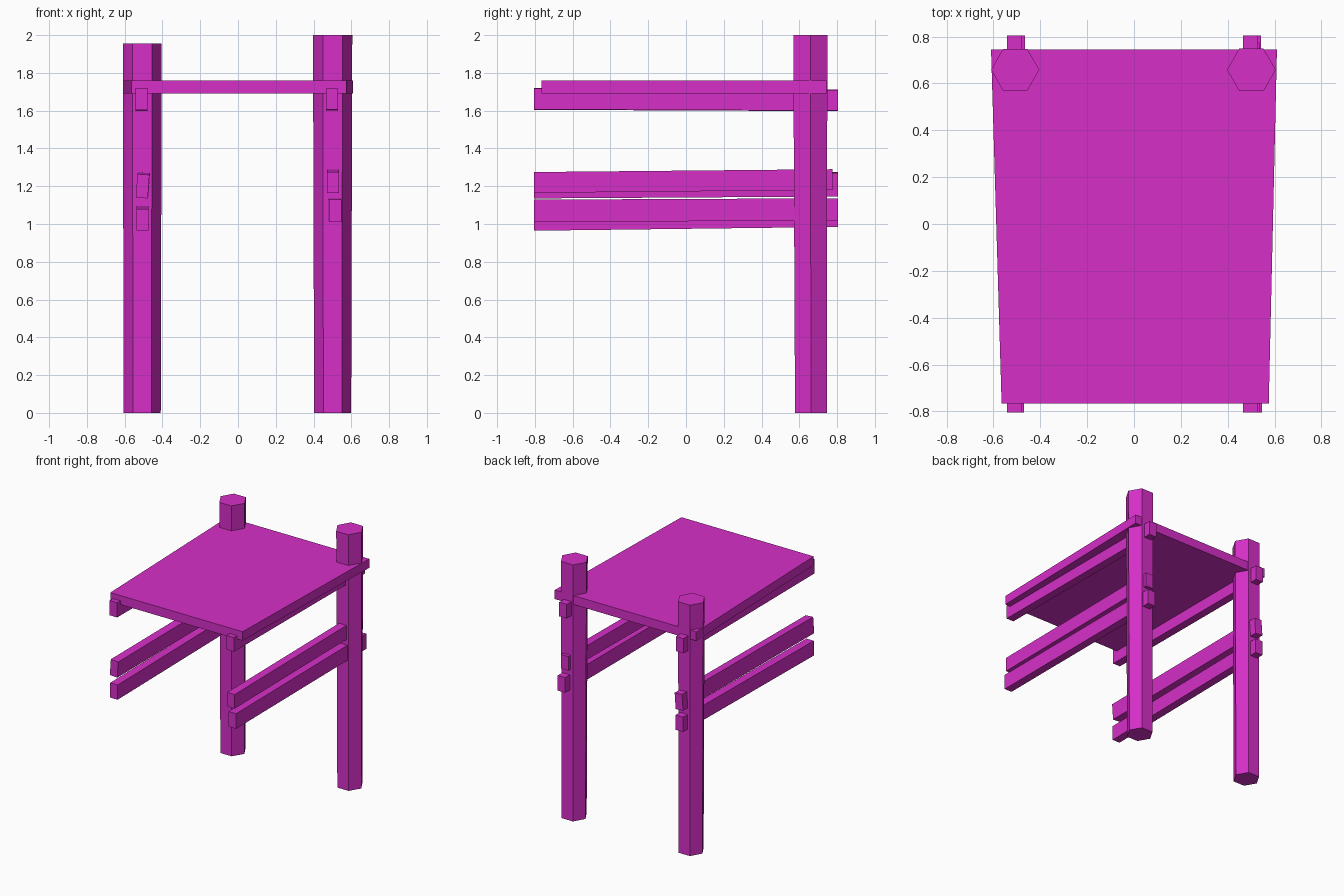
import bpy
import bmesh
import math
from mathutils import Vector

cube = bpy.data.objects.get("Cube")
if cube:
    bpy.data.objects.remove(cube, do_unlink=True)

COLOUR = (0.68, 0.028, 0.58, 1.0)
magenta = bpy.data.materials.new("magenta_paint")
magenta.use_nodes = True
magenta.diffuse_color = COLOUR
magenta.node_tree.nodes["Principled BSDF"].inputs["Base Color"].default_value = COLOUR


def loft(name, start, end):
    """Bridge two matching rings of points and cap both ends."""
    bm = bmesh.new()
    a = [bm.verts.new(p) for p in start]
    b = [bm.verts.new(p) for p in end]
    bm.faces.new(a)
    bm.faces.new(b)
    for i in range(len(a)):
        j = (i + 1) % len(a)
        bm.faces.new((a[i], a[j], b[j], b[i]))
    bmesh.ops.recalc_face_normals(bm, faces=bm.faces)
    mesh = bpy.data.meshes.new(name)
    bm.to_mesh(mesh)
    bm.free()
    mesh.materials.append(magenta)
    obj = bpy.data.objects.new(name, mesh)
    bpy.context.collection.objects.link(obj)
    return obj


def hexagon(x, y, z, radius):
    return [Vector((x + radius * math.cos(k * math.pi / 3),
                    y + radius * math.sin(k * math.pi / 3), z)) for k in range(6)]


def rail_end(x, y, z, width, height, roll):
    c, s = math.cos(roll), math.sin(roll)
    ring = []
    for u, v in ((-1, -1), (1, -1), (1, 1), (-1, 1)):
        dx, dz = u * width / 2, v * height / 2
        ring.append(Vector((x + dx * c + dz * s, y, z - dx * s + dz * c)))
    return ring


def board_ring(z):
    return [Vector((x, y, z)) for x, y in
            ((-0.565, -0.765), (0.575, -0.765), (0.61, 0.745), (-0.61, 0.745))]


# Two slightly flared six-sided posts at the back
for side, x, height, top_radius in (("right", -0.507, 1.955, 0.103),
                                    ("left", 0.501, 2.0, 0.104)):
    loft(side + "_post", hexagon(x, 0.662, 0, 0.098),
         hexagon(x, 0.658, height, top_radius))

# Tapered flat board
loft("top_board", board_ring(1.69), board_ring(1.76))

# Side rails: name, x front, x back, z front, z back, back end, height, roll
rails = (
    ("right_upper_rail", -0.51, -0.51, 1.662, 1.655, 0.805, 0.115, 0),
    ("right_middle_rail", -0.505, -0.502, 1.2, 1.21, 0.805, 0.125, 0.07),
    ("right_lower_rail", -0.506, -0.506, 1.022, 1.042, 0.805, 0.115, 0),
    ("left_upper_rail", 0.497, 0.497, 1.662, 1.655, 0.805, 0.11, 0),
    ("left_middle_rail", 0.503, 0.503, 1.22, 1.235, 0.775, 0.11, 0),
    ("left_lower_rail", 0.515, 0.51, 1.07, 1.077, 0.805, 0.118, 0),
)
for name, xf, xb, zf, zb, back, height, roll in rails:
    loft(name, rail_end(xf, -0.805, zf, 0.064, height, roll),
         rail_end(xb, back, zb, 0.064, height, roll))
